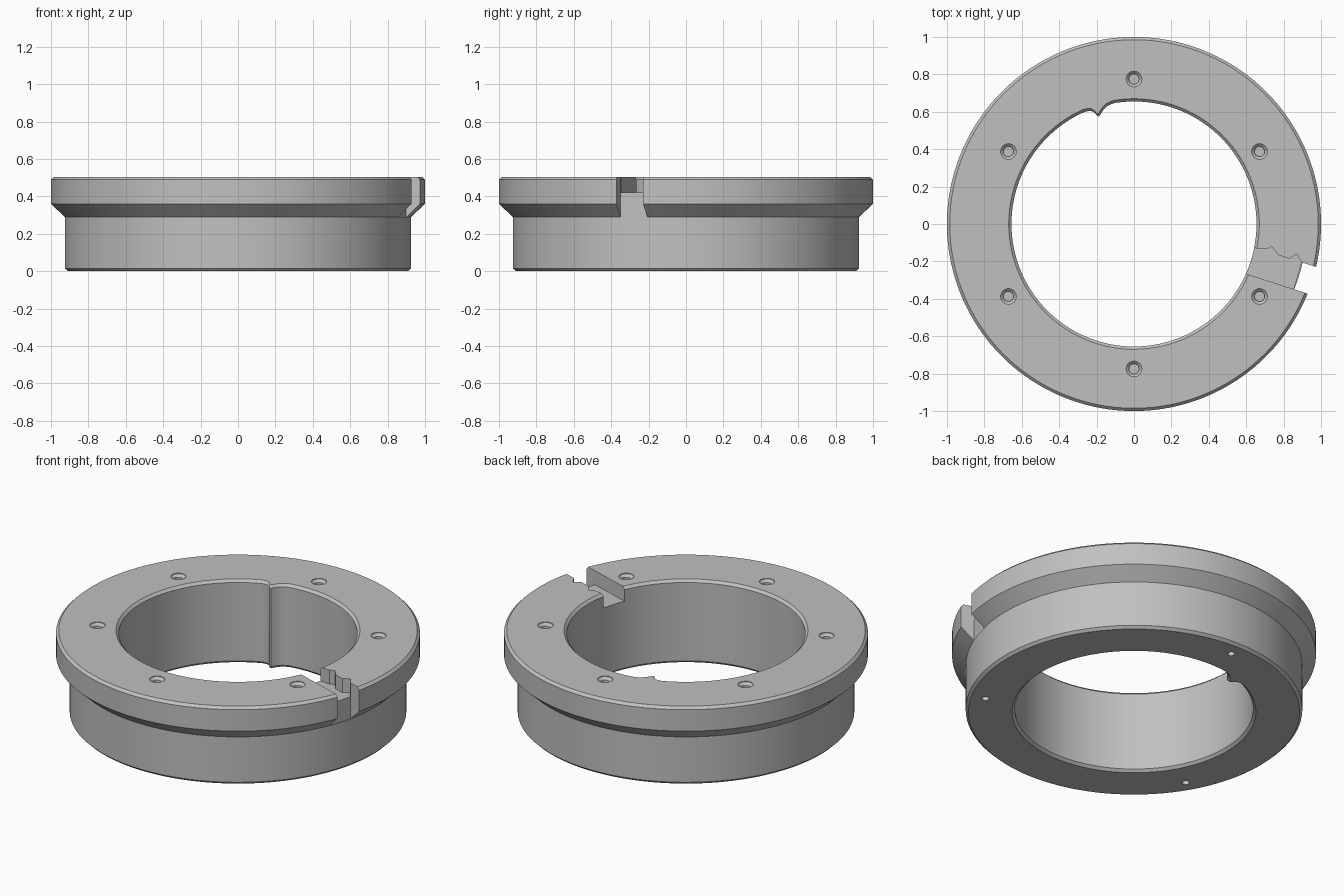
import bpy, bmesh
from math import sin, cos, pi, radians

cube = bpy.data.objects.get("Cube")
if cube:
    bpy.data.objects.remove(cube)

TOP, LEDGE, FLOOR = 0.505, 0.29, 0.42
BEVEL, BORE, BODY = 0.015, 0.655, 0.925

steel = bpy.data.materials.new("grey_steel")
steel.use_nodes = True
grey = (0.53, 0.53, 0.53, 1)
steel.diffuse_color = grey
steel.node_tree.nodes["Principled BSDF"].inputs["Base Color"].default_value = grey


def make_object(name, bm):
    bmesh.ops.recalc_face_normals(bm, faces=bm.faces)
    mesh = bpy.data.meshes.new(name)
    bm.to_mesh(mesh)
    bm.free()
    mesh.materials.append(steel)
    obj = bpy.data.objects.new(name, mesh)
    bpy.context.collection.objects.link(obj)
    return obj


def prism(name, outline, low, high):
    bm = bmesh.new()
    face = bm.faces.new([bm.verts.new((x, y, low)) for x, y in outline])
    new = bmesh.ops.extrude_face_region(bm, geom=[face])["geom"]
    bmesh.ops.translate(bm, vec=(0, 0, high - low),
                        verts=[v for v in new if isinstance(v, bmesh.types.BMVert)])
    return make_object(name, bm)


def drill(name, profile, spots):
    """Solids of revolution given as (radius, z), one at each spot."""
    bm = bmesh.new()
    n = 32
    for cx, cy in spots:
        rings = [[bm.verts.new((cx + r * cos(2 * pi * i / n), cy + r * sin(2 * pi * i / n), z))
                  for i in range(n)] for r, z in profile]
        bm.faces.new(rings[0])
        bm.faces.new(rings[-1])
        for a, b in zip(rings, rings[1:]):
            for i in range(n):
                j = (i + 1) % n
                bm.faces.new((a[i], a[j], b[j], b[i]))
    return make_object(name, bm)


def circle_spots(radius, count):
    return [(radius * cos(pi / 2 + 2 * pi * k / count), radius * sin(pi / 2 + 2 * pi * k / count))
            for k in range(count)]


# Pointed ridge in the bore: angle from the back, radius
ridge = [(7, 0.655), (9, 0.655), (11, 0.652), (13, 0.645), (15, 0.632), (16.5, 0.618),
         (17.6, 0.607), (18.5, 0.606), (19.2, 0.625), (20, 0.640), (21.5, 0.650), (23.5, 0.655)]
stations = [(a, BORE) for a in range(0, 360, 2) if not 6 < a < 24.5] + ridge
stations.sort()

# Flanged ring body, lofted around the axis
outer = [(BODY - BEVEL, 0), (BODY, BEVEL), (BODY, LEDGE), (1, 0.36), (1, TOP - BEVEL), (1 - BEVEL, TOP)]
inner = [(BEVEL, TOP), (0, TOP - BEVEL), (0, BEVEL), (BEVEL, 0)]
bm = bmesh.new()
loops = []
for angle, bore in stations:
    t = radians(90 + angle)
    section = outer + [(bore + d, z) for d, z in inner]
    loops.append([bm.verts.new((r * cos(t), r * sin(t), z)) for r, z in section])
for a, b in zip(loops, loops[1:] + loops[:1]):
    for i in range(len(a)):
        j = (i + 1) % len(a)
        bm.faces.new((a[i], a[j], b[j], b[i]))
ring = make_object("flanged_ring", bm)

# Notch with one straight and one jagged wall
jagged = [(0.895, -0.205), (0.87, -0.16), (0.83, -0.185), (0.77, -0.165),
          (0.735, -0.12), (0.71, -0.135), (0.655, -0.13), (0.5, -0.11)]
mouth = [(1.1, -0.428), (1.1, -0.27)]
cutters = [
    prism("notch_cutter", [(0.5, -0.234)] + mouth + jagged, FLOOR, 0.7),
    prism("flange_gap_cutter", [(0.855, -0.349)] + mouth + [(0.897, -0.205)], LEDGE - 0.002, 0.69),
    drill("top_hole_cutter", [(0.027, TOP - 0.035), (0.027, TOP - 0.018),
                              (0.042, TOP - 0.004), (0.042, TOP + 0.05)], circle_spots(0.775, 6)),
    drill("bottom_hole_cutter", [(0.02, -0.05), (0.02, 0.08)], circle_spots(0.83, 3)),
]

# Cut the notch and holes
bpy.context.view_layer.objects.active = ring
for cutter in cutters:
    cutter.hide_render = True
    mod = ring.modifiers.new(cutter.name, "BOOLEAN")
    mod.operation = "DIFFERENCE"
    mod.solver = "EXACT"
    mod.object = cutter
    bpy.ops.object.modifier_apply(modifier=mod.name)
    bpy.data.objects.remove(cutter)

bpy.ops.object.select_all(action="DESELECT")
ring.select_set(True)
bpy.ops.object.shade_smooth_by_angle(angle=radians(25))
